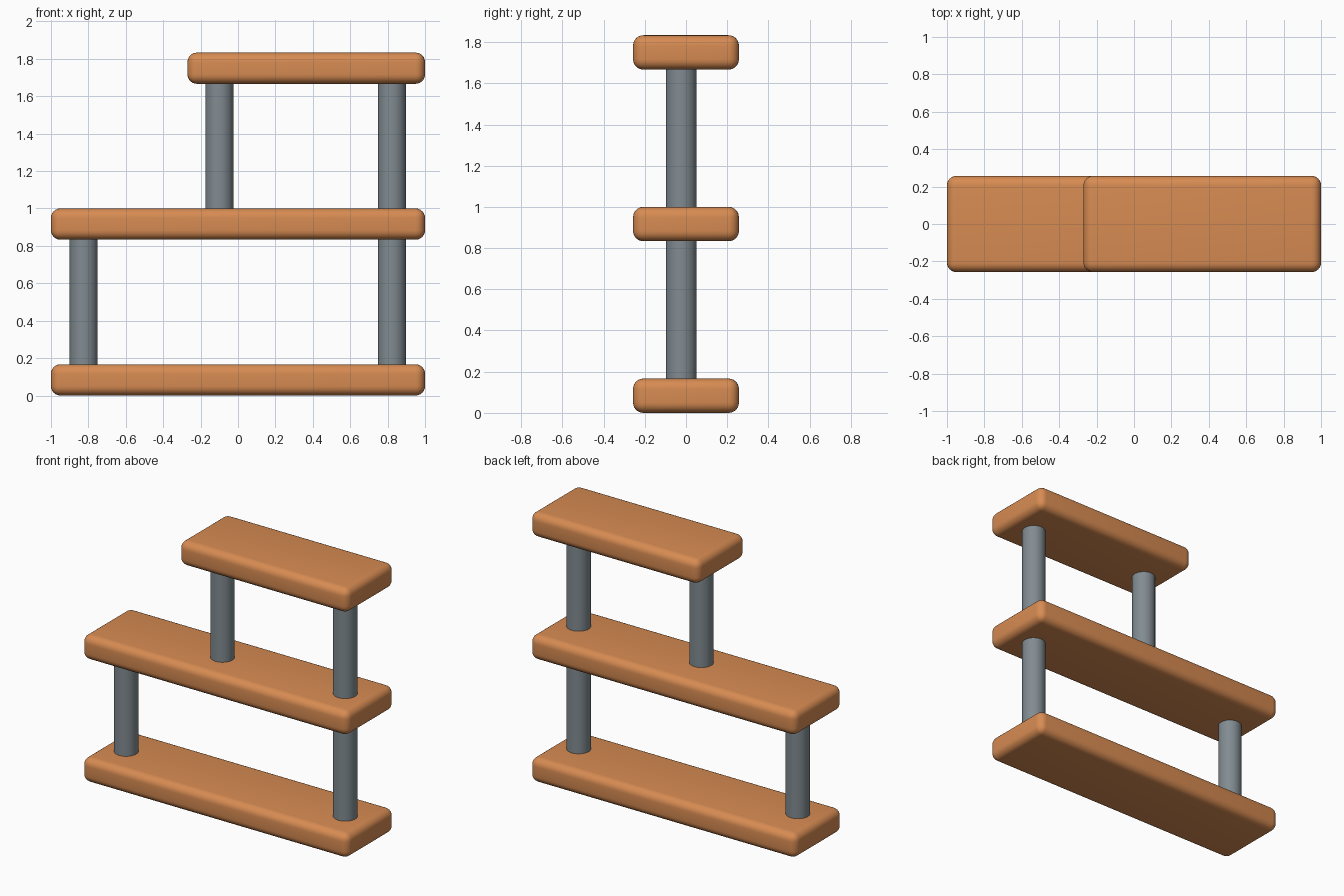
import bpy

if "Cube" in bpy.data.objects:
    bpy.data.objects.remove(bpy.data.objects["Cube"])


def material(name, rgb):
    m = bpy.data.materials.new(name)
    m.diffuse_color = (*rgb, 1)
    m.use_nodes = True
    m.node_tree.nodes["Principled BSDF"].inputs["Base Color"].default_value = m.diffuse_color
    return m


wood = material("orange wood", (0.68, 0.26, 0.085))
metal = material("grey metal", (0.22, 0.26, 0.285))

T = 1 / 6            # shelf thickness
STEP = 5 / 6         # shelf spacing
DEPTH = 0.514
POST_Y = -0.023


def finish(ob, name, mat):
    ob.name = name
    ob.data.materials.append(mat)
    bpy.ops.object.shade_smooth_by_angle()


# Rounded shelf board
def shelf(name, x0, x1, z):
    bpy.ops.mesh.primitive_cube_add(size=1, location=((x0 + x1) / 2, 0, z + T / 2))
    ob = bpy.context.object
    ob.scale = (x1 - x0, DEPTH, T)
    bpy.ops.object.transform_apply(location=False, rotation=False, scale=True)
    bev = ob.modifiers.new("round edges", 'BEVEL')
    bev.width = 0.05
    bev.segments = 6
    bpy.ops.object.modifier_apply(modifier=bev.name)
    finish(ob, name, wood)


# Round post standing between two shelves
def post(name, x, level):
    z0 = level * STEP + T - 0.02
    z1 = (level + 1) * STEP + 0.02
    bpy.ops.mesh.primitive_cylinder_add(vertices=48, radius=0.075, depth=z1 - z0,
                                        location=(x, POST_Y, (z0 + z1) / 2))
    finish(bpy.context.object, name, metal)


for i, (name, x0) in enumerate((("bottom_shelf", -1), ("middle_shelf", -1), ("top_shelf", -0.27))):
    shelf(name, x0, 1, i * STEP)

for name, x, level in (("lower_left_post", -0.825, 0), ("lower_right_post", 0.823, 0),
                       ("upper_left_post", -0.1, 1), ("upper_right_post", 0.823, 1)):
    post(name, x, level)
